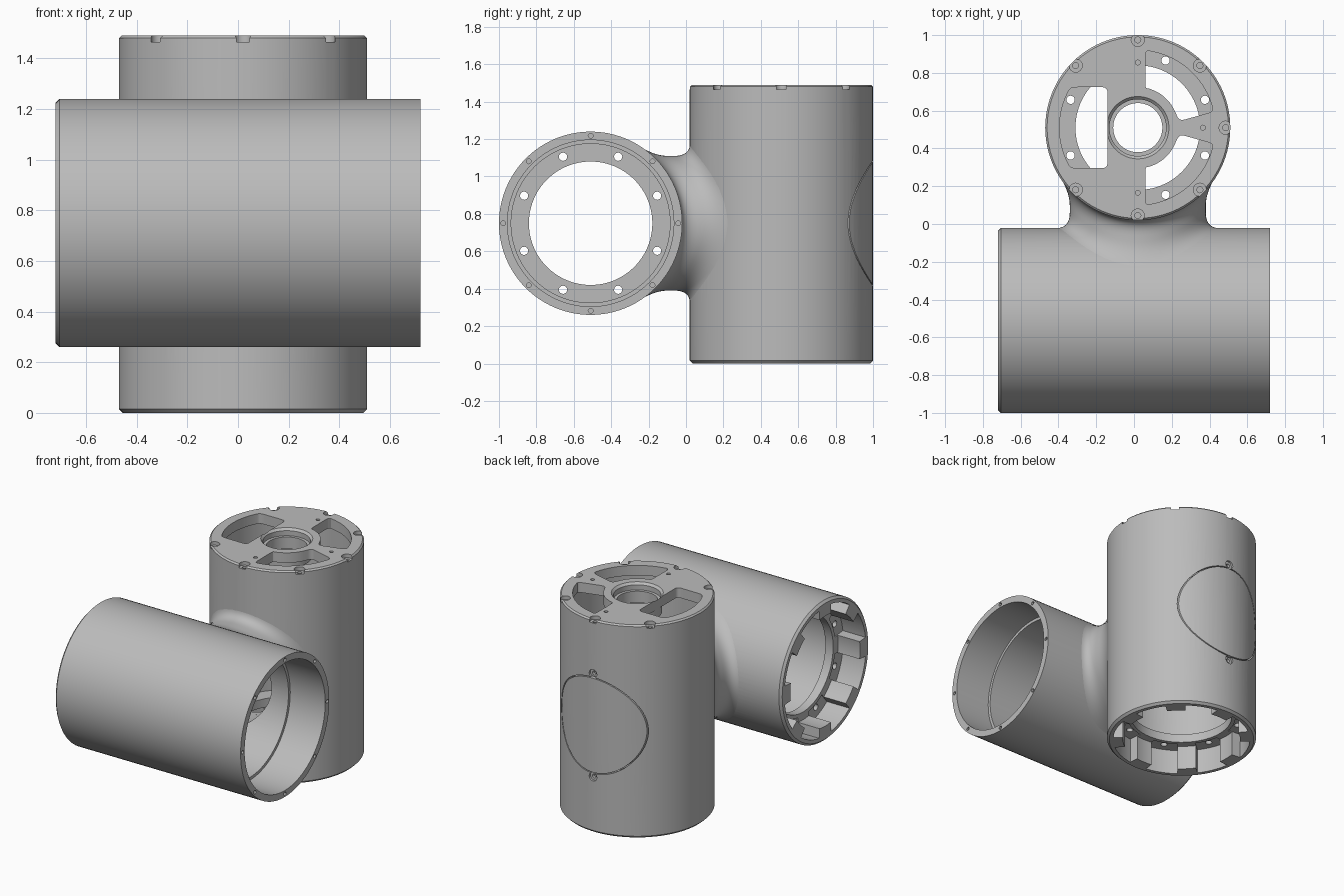
import bpy, bmesh
from math import sin, cos, pi, radians, sqrt
from mathutils import Matrix, Vector

if "Cube" in bpy.data.objects:
    bpy.data.objects.remove(bpy.data.objects["Cube"])

R = 0.49                      # tube outer radius
VX, VY, MID = 0.02, 0.51, 0.75
LENGTH, HEIGHT = 1.44, 1.49
STANDING = Matrix.Translation((VX, VY, 0))
LYING = Matrix.Translation((-LENGTH / 2, -VY, MID)) @ Matrix.Rotation(pi / 2, 4, 'Y')
BACKWARD = Matrix.Translation((VX, 0, MID)) @ Matrix.Rotation(-pi / 2, 4, 'X')

grey = bpy.data.materials.new("cast_grey")
grey.use_nodes = True
grey.diffuse_color = (0.5, 0.5, 0.5, 1)
grey.node_tree.nodes["Principled BSDF"].inputs["Base Color"].default_value = (0.5, 0.5, 0.5, 1)


def polar(r, deg):
    return (r * cos(radians(deg)), r * sin(radians(deg)))


def arc(r, a, b, n=10):
    return [polar(r, a + (b - a) * i / n) for i in range(n + 1)]


def rounded(points, size=0.03):
    """Round each corner of a closed outline."""
    out = []
    for i, p in enumerate(points):
        p, a, b = Vector(p), Vector(points[i - 1]), Vector(points[(i + 1) % len(points)])
        s = p + (a - p) * min(size / (a - p).length, 0.4)
        e = p + (b - p) * min(size / (b - p).length, 0.4)
        out += [tuple(s * (1 - t) ** 2 + p * 2 * t * (1 - t) + e * t * t)
                for t in (0, 0.25, 0.5, 0.75, 1)]
    return out


def make_object(name, bm):
    bmesh.ops.recalc_face_normals(bm, faces=bm.faces)
    mesh = bpy.data.meshes.new(name)
    bm.to_mesh(mesh)
    bm.free()
    mesh.materials.append(grey)
    ob = bpy.data.objects.new(name, mesh)
    bpy.context.collection.objects.link(ob)
    return ob


def skin_rings(bm, rings):
    """Join closed rings of points into a closed doughnut surface."""
    rings = [[bm.verts.new(p) for p in ring] for ring in rings]
    for i, ring in enumerate(rings):
        last = rings[i - 1]
        for j in range(len(ring)):
            bm.faces.new((last[j - 1], last[j], ring[j], ring[j - 1]))


def lathe(name, profile, matrix, sides=96):
    bm = bmesh.new()
    skin_rings(bm, [[matrix @ Vector((*polar(r, 360 * k / sides), h)) for r, h in profile]
                    for k in range(sides)])
    return make_object(name, bm)


def prisms(name, outlines, low, high, matrix):
    """Extrude several separate outlines into one object."""
    bm = bmesh.new()
    for outline in outlines:
        a = [bm.verts.new(matrix @ Vector((x, y, low))) for x, y in outline]
        b = [bm.verts.new(matrix @ Vector((x, y, high))) for x, y in outline]
        bm.faces.new(a)
        bm.faces.new(b)
        for i in range(len(a)):
            bm.faces.new((a[i - 1], a[i], b[i], b[i - 1]))
    return make_object(name, bm)


def circles(spots, r, sides=16):
    return [[(x + u, y + v) for u, v in arc(r, 0, 360, sides)[:-1]] for x, y in spots]


def carve(ob, cutters):
    for cutter in cutters:
        mod = ob.modifiers.new("cut", 'BOOLEAN')
        mod.operation, mod.solver, mod.object = 'DIFFERENCE', 'EXACT', cutter
    graph = bpy.context.evaluated_depsgraph_get()
    mesh = bpy.data.meshes.new_from_object(ob.evaluated_get(graph))
    ob.modifiers.clear()
    ob.data = mesh
    for cutter in cutters:
        bpy.data.objects.remove(cutter)


def socket_cutters(matrix):
    """Bays between the teeth and the bolt holes in the flange."""
    middle = [22.5 + 45 * k for k in range(8)]
    bays = [arc(0.355, m - 13, m + 13) + arc(0.45, m + 14, m - 14) for m in middle]
    holes = circles([polar(0.385, m) for m in middle], 0.022)
    return [prisms("bay_cutter", bays, -0.1, 0.175, matrix),
            prisms("bolt_cutter", holes, 0.1, 0.3, matrix)]


def neck_cutter():
    return prisms("neck_cutter", circles([(0, 0)], 0.3, 64), -0.3, 0.3, BACKWARD)


# Toothed socket shared by both tubes, listed from bore to outer wall
socket = [(0.33, 0.23), (0.33, 0.17), (0.385, 0.17), (0.385, 0), (0.475, 0), (R, 0.015)]

# Lying tube with an open, drilled rim
lying = lathe("lying_tube", socket + [
    (R, LENGTH), (0.445, LENGTH), (0.445, 1.17), (0.425, 1.17), (0.425, 0.23)], LYING)
rim = circles([polar(0.468, 45 * k) for k in range(8)], 0.013, 12)
carve(lying, socket_cutters(LYING) + [
    prisms("rim_cutter", rim, LENGTH - 0.06, LENGTH + 0.1, LYING), neck_cutter()])

# Standing tube with a closed top plate and a hub
standing = lathe("standing_tube", socket + [
    (R, HEIGHT - 0.01), (R - 0.01, HEIGHT), (0.165, HEIGHT), (0.15, HEIGHT - 0.015),
    (0.15, HEIGHT - 0.05), (0.13, HEIGHT - 0.05), (0.13, 1.36), (0.158, 1.36),
    (0.158, 1.42), (0.435, 1.42), (0.435, 0.23)], STANDING)

# Top plate windows, one straight-sided and a mirrored pair
side_window = [(-0.16, 0.215)] + arc(0.415, 149, 211) + [(-0.16, -0.215)]
upper = [(0.04, 0.41)] + arc(0.41, 78, 12) + [(0.22, 0.035)] + arc(0.215, 25, 75) + [(0.04, 0.21)]
lower = [(x, -y) for x, y in upper]
windows = [rounded(w) for w in (side_window, upper, lower)]

# Top plate screws, with none on the left
screws = [polar(0.465, 45 * k) for k in range(8) if k != 4]
pins = [polar(0.345, a) for a in (0, 90, 270)]
hatch_screws = [(0, 0.36), (0, -0.36)]
carve(standing, socket_cutters(STANDING) + [
    neck_cutter(),
    prisms("window_cutter", windows, 1.3, 1.6, STANDING),
    prisms("notch_cutter", circles(screws, 0.035), HEIGHT - 0.025, 1.6, STANDING),
    prisms("screw_cutter", circles(screws, 0.016), HEIGHT - 0.06, 1.6, STANDING),
    prisms("pin_cutter", circles(pins, 0.013), 1.45, 1.6, STANDING),
    # Round hatch seam on the back, with two countersunk screws
    lathe("seam_cutter", [(0.329, 0.7), (0.336, 0.7), (0.336, 1.1), (0.329, 1.1)], BACKWARD),
    prisms("recess_cutter", circles(hatch_screws, 0.03), 0.985, 1.1, BACKWARD),
    prisms("hatch_screw_cutter", circles(hatch_screws, 0.014), 0.965, 1.1, BACKWARD)])


# Hollow neck with fillets that follow both tube surfaces
def neck_section(angle):
    def at(r, y):
        return Vector((VX + r * cos(angle), y, MID + r * sin(angle)))

    def surface(r, swing):
        return VY - sqrt(R * R - (r * swing) ** 2)

    def fillet(swing, side):
        a = at(0.43, side * (surface(0.43, swing) + 0.002))
        b = at(0.36, side * surface(0.36, swing))
        c = at(0.36, side * (surface(0.36, swing) - 0.08))
        return [a * (1 - t) ** 2 + b * 2 * t * (1 - t) + c * t * t
                for t in (i / 8 for i in range(9))]

    front, back = fillet(sin(angle), -1), fillet(cos(angle), 1)
    return front + back[::-1] + [at(0.3, surface(0.3, cos(angle)) + 0.02),
                                 at(0.3, -surface(0.3, sin(angle)) - 0.02)]


neck_mesh = bmesh.new()
skin_rings(neck_mesh, [neck_section(2 * pi * k / 96) for k in range(96)])
neck = make_object("connecting_neck", neck_mesh)

# Smooth shading with crisp machined edges
bpy.ops.object.select_all(action='DESELECT')
for ob in (lying, standing, neck):
    ob.select_set(True)
bpy.context.view_layer.objects.active = standing
bpy.ops.object.shade_smooth_by_angle(angle=radians(30))
